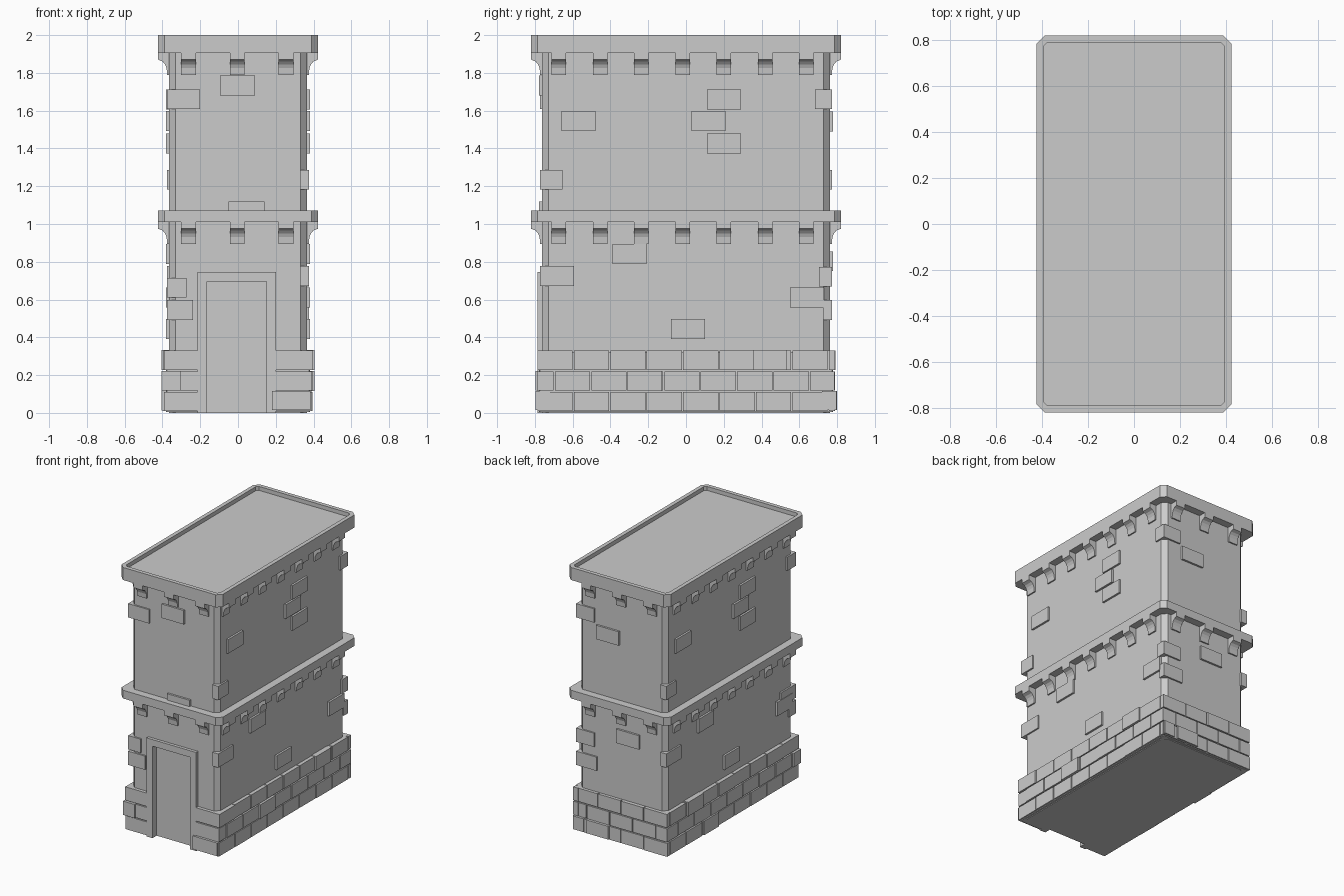
import bpy, bmesh, math, random
from mathutils import Matrix

if "Cube" in bpy.data.objects:
    bpy.data.objects.remove(bpy.data.objects["Cube"])

random.seed(4)


def finish(name, bm):
    bmesh.ops.recalc_face_normals(bm, faces=bm.faces)
    me = bpy.data.meshes.new(name)
    bm.to_mesh(me)
    bm.free()
    ob = bpy.data.objects.new(name, me)
    bpy.context.collection.objects.link(ob)
    return ob


def octagon(hx, hy, c):
    return [(-hx + c, -hy), (hx - c, -hy), (hx, -hy + c), (hx, hy - c),
            (hx - c, hy), (-hx + c, hy), (-hx, hy - c), (-hx, -hy + c)]


def prism(name, pts, z0, z1):
    bm = bmesh.new()
    f = bm.faces.new([bm.verts.new((x, y, z0)) for x, y in pts])
    r = bmesh.ops.extrude_face_region(bm, geom=[f])
    for v in r["geom"]:
        if isinstance(v, bmesh.types.BMVert):
            v.co.z = z1
    return finish(name, bm)


def add_box(bm, x0, x1, y0, y1, z0, z1):
    m = Matrix.Translation(((x0 + x1) / 2, (y0 + y1) / 2, (z0 + z1) / 2))
    m = m @ Matrix.Diagonal((x1 - x0, y1 - y0, z1 - z0, 1))
    bmesh.ops.create_cube(bm, size=1, matrix=m)


HX, HY = 0.365, 0.762          # wall half sizes
DX0, DX1, DTOP, DY = -0.165, 0.15, 0.695, -0.735   # door opening


def notched(pts):
    # insert the door recess after the first front point
    y = pts[0][1]
    return pts[:1] + [(DX0, y), (DX0, DY), (DX1, DY), (DX1, y)] + pts[1:]


# walls, with the recessed doorway in the lower part
wall = octagon(HX, HY, 0.034)
prism("lower_wall", notched(wall), 0, DTOP)
prism("upper_wall", wall, DTOP, 1.95)
prism("plinth_core", notched(octagon(0.38, 0.777, 0.004)), 0.005, 0.322)

# middle ledge and roof slab with a sunken top
prism("middle_ledge", octagon(0.423, 0.82, 0.035), 1.01, 1.072)
roof = prism("roof_slab", octagon(0.423, 0.82, 0.035), 1.905, 2.0)
bm = bmesh.new()
bm.from_mesh(roof.data)
top = max(bm.faces, key=lambda f: f.calc_center_median().z)
bmesh.ops.inset_region(bm, faces=[top], thickness=0.033)
r = bmesh.ops.extrude_face_region(bm, geom=[top])
bmesh.ops.translate(bm, vec=(0, 0, -0.03),
                    verts=[v for v in r["geom"] if isinstance(v, bmesh.types.BMVert)])
bmesh.ops.delete(bm, geom=[top], context="FACES_ONLY") if top.is_valid else None
bm.to_mesh(roof.data)
bm.free()


# corbels: concave bracket profile (outward, up) swept sideways
PROF = [(-0.02, 0), (0.010, 0), (0.013, 0.035), (0.021, 0.055), (0.034, 0.07),
        (0.058, 0.08), (0.058, 0.117), (-0.02, 0.117)]


def add_corbel(bm, along, z, angle, dist, w=0.077):
    rot = Matrix.Rotation(angle, 3, "Z")
    rings = [[bm.verts.new(rot @ Matrix.Translation((dist + o, along + s * w / 2, z + h)).to_translation())
              for o, h in PROF] for s in (-1, 1)]
    bm.faces.new(rings[0])
    bm.faces.new(rings[1])
    n = len(PROF)
    for i in range(n):
        j = (i + 1) % n
        bm.faces.new((rings[0][i], rings[0][j], rings[1][j], rings[1][i]))


for name, z in (("lower_corbels", 0.895), ("upper_corbels", 1.79)):
    bm = bmesh.new()
    for a in (0, math.pi):
        for i in range(7):
            add_corbel(bm, (i - 3) * 0.2185 - 0.018 * math.cos(a), z, a, HX)
    for a in (-math.pi / 2, math.pi / 2):
        for i in (-1, 0, 1):
            add_corbel(bm, i * 0.258 - 0.004, z, a, HY)
    finish(name, bm)

# door surround
bm = bmesh.new()
add_box(bm, -0.215, DX0, -0.785, DY, 0, 0.745)
add_box(bm, DX1, 0.2, -0.785, DY, 0, 0.745)
add_box(bm, DX0, DX1, -0.785, DY, DTOP, 0.745)
finish("door_frame", bm)


# plinth brick courses
def course(bm, a0, a1, row, put):
    z0 = 0.01 + 0.109 * row
    a = a0 - (0.1 if row % 2 else 0.0)
    while a < a1 - 0.02:
        s, e = max(a, a0), min(a + 0.186, a1)
        if e - s > 0.03:
            put(bm, s, e, z0, z0 + 0.101, random.uniform(-0.002, 0.004))
        a += 0.193


bm = bmesh.new()
for row in range(3):
    for s in (-1, 1):
        course(bm, -0.787, 0.787, row, lambda b, p, q, z0, z1, d, s=s:
               add_box(b, *sorted((s * 0.35, s * (0.392 + d))), p, q, z0, z1))
    course(bm, -0.388, 0.388, row, lambda b, p, q, z0, z1, d:
           add_box(b, p, q, 0.74, 0.787 + d, z0, z1))
    for p, q in ((-0.388, -0.215), (0.2, 0.388)):
        add_box(bm, p, q, -0.787, -0.74, 0.01 + 0.109 * row, 0.111 + 0.109 * row)
finish("plinth_bricks", bm)

# raised bricks on the long sides, mirrored by half a turn: (y, z, outer x)
bm = bmesh.new()
for y, z in ((0.2, 1.66), (0.12, 1.545), (0.2, 1.425), (-0.57, 1.545),
             (-0.3, 0.84), (0.01, 0.445), (0.64, 0.61)):
    for s in (-1, 1):
        add_box(bm, *sorted((s * 0.35, s * 0.38)), s * y - 0.09, s * y + 0.09, z - 0.053, z + 0.053)
for s, y, z in ((1, 0.445, 0.28), (1, -0.22, 0.17), (-1, 0.46, 0.28), (-1, 0.27, 0.065)):
    add_box(bm, *sorted((s * 0.36, s * 0.404)), y - 0.09, y + 0.09, z - 0.053, z + 0.053)
finish("side_raised_bricks", bm)

# raised bricks on front and back: (x0, x1, z0, z1)
bm = bmesh.new()
for x0, x1, z0, z1 in ((-0.095, 0.09, 1.68, 1.785), (-0.05, 0.14, 1.02, 1.12)):
    add_box(bm, x0, x1, -0.777, -0.74, z0, z1)
for x0, x1, z0, z1 in ((0.02, 0.21, 1.49, 1.595), (-0.15, 0.04, 0.75, 0.855)):
    add_box(bm, x0, x1, 0.74, 0.777, z0, z1)
add_box(bm, 0.09, 0.27, 0.74, 0.8, 0.015, 0.115)
finish("end_raised_bricks", bm)

# quoins wrapping the corners: (x side, y side, z, length in x, length in y)
bm = bmesh.new()
for sx, sy, z, lx, ly in (
        (-1, -1, 1.66, 0.175, 0.1), (-1, -1, 0.663, 0.105, 0.18), (-1, -1, 0.545, 0.14, 0.08),
        (1, -1, 1.235, 0.05, 0.12), (1, -1, 0.725, 0.05, 0.18),
        (1, 1, 1.66, 0.15, 0.09), (1, 1, 0.72, 0.15, 0.07), (1, 1, 0.545, 0.17, 0.05),
        (-1, 1, 1.235, 0.05, 0.12), (-1, 1, 0.725, 0.05, 0.18)):
    add_box(bm, *sorted((sx * 0.377, sx * (0.377 - lx))),
            *sorted((sy * 0.774, sy * (0.774 - ly))), z - 0.052, z + 0.052)
add_box(bm, -0.404, -0.305, -0.798, -0.71, 0.118, 0.222)
add_box(bm, 0.18, 0.385, -0.798, -0.72, 0.015, 0.115)
add_box(bm, 0.3, 0.388, 0.72, 0.798, 0.015, 0.115)
finish("corner_bricks", bm)
